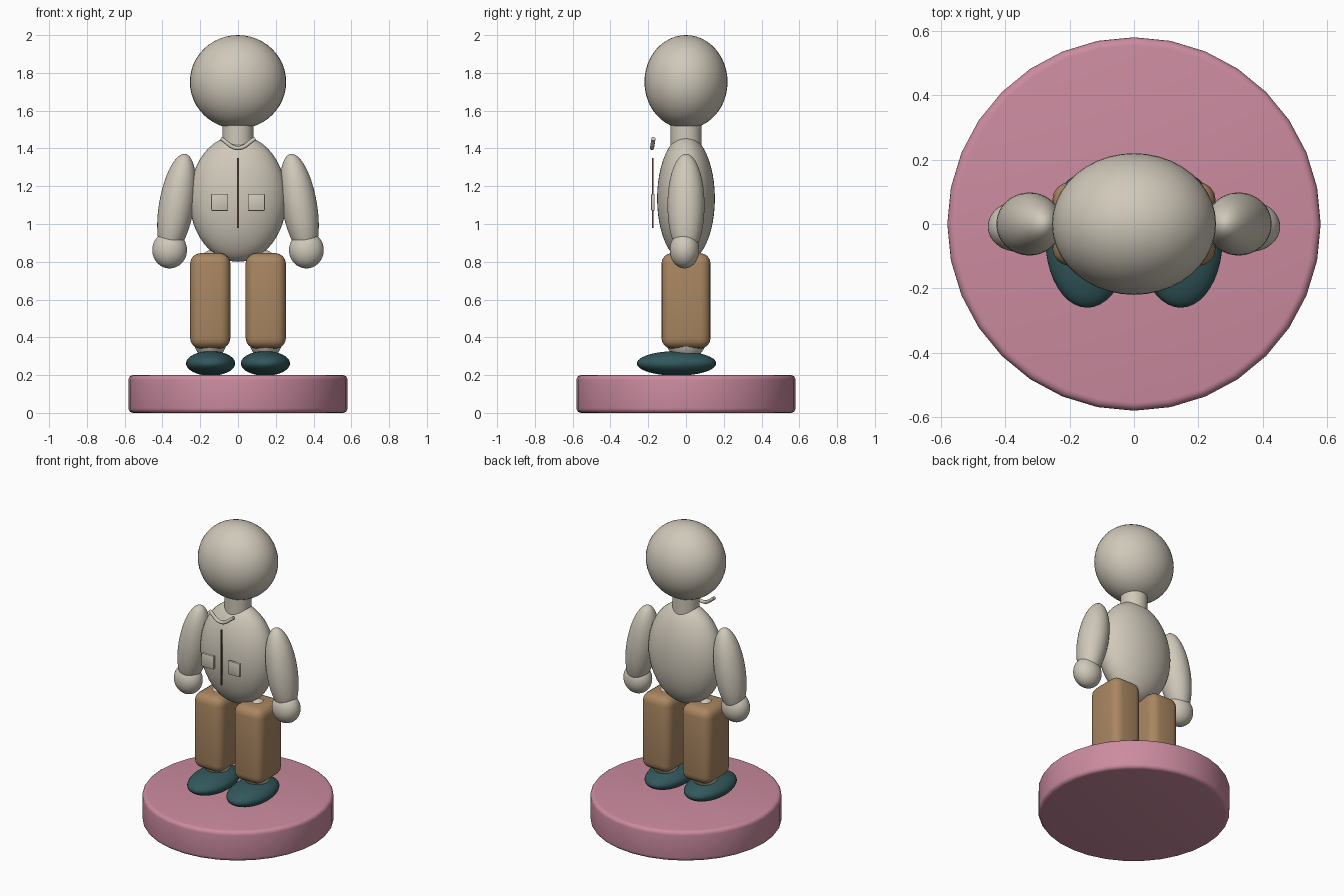
import bpy
import math

cube = bpy.data.objects.get("Cube")
if cube:
    bpy.data.objects.remove(cube, do_unlink=True)


def material(name, rgb):
    mat = bpy.data.materials.new(name)
    mat.use_nodes = True
    mat.diffuse_color = (*rgb, 1)
    mat.node_tree.nodes["Principled BSDF"].inputs["Base Color"].default_value = (*rgb, 1)
    return mat


CREAM = material("warm cream", (0.63, 0.58, 0.49))
BROWN = material("tan brown", (0.40, 0.24, 0.12))
TEAL = material("dark teal", (0.032, 0.098, 0.107))
PINK = material("dusty pink", (0.60, 0.26, 0.35))
ZIP = material("dark brown", (0.16, 0.08, 0.04))


def finish(name, mat, scale=None, bevel=0, segments=4):
    obj = bpy.context.object
    obj.name = name
    obj.data.materials.append(mat)
    if scale:
        obj.scale = scale
        bpy.ops.object.transform_apply(location=False, rotation=False, scale=True)
    if bevel:
        mod = obj.modifiers.new("rounded edges", "BEVEL")
        mod.width = bevel
        mod.segments = segments
        mod.limit_method = "ANGLE"
        bpy.ops.object.modifier_apply(modifier=mod.name)
    bpy.ops.object.shade_smooth_by_angle(angle=math.radians(35))
    return obj


def ellipsoid(name, mat, loc, radii, tilt=0):
    bpy.ops.mesh.primitive_uv_sphere_add(segments=40, ring_count=24, location=loc)
    obj = finish(name, mat, radii)
    obj.rotation_euler.y = tilt
    return obj


def box(name, mat, loc, size, bevel=0, segments=4):
    bpy.ops.mesh.primitive_cube_add(size=1, location=loc)
    return finish(name, mat, size, bevel, segments)


# Round base
bpy.ops.mesh.primitive_cylinder_add(vertices=32, radius=0.58, depth=0.2, location=(0, 0, 0.1))
finish("round_base", PINK, bevel=0.025)

# Head, neck and torso
ellipsoid("head", CREAM, (0, 0, 1.752), (0.255, 0.22, 0.248))
bpy.ops.mesh.primitive_cylinder_add(vertices=32, radius=0.082, depth=0.16, location=(0, 0, 1.47))
finish("neck", CREAM)
ellipsoid("torso", CREAM, (0, 0, 1.135), (0.257, 0.153, 0.335))

# Limbs and clothing on both sides
for side, s in (("left", 1), ("right", -1)):
    ellipsoid(side + "_arm", CREAM, (s * 0.325, 0, 1.10), (0.093, 0.098, 0.275), -s * 0.17)
    ellipsoid(side + "_hand", CREAM, (s * 0.362, -0.008, 0.862), (0.092, 0.078, 0.097))
    ellipsoid(side + "_leg", CREAM, (s * 0.147, 0, 0.65), (0.09, 0.1, 0.21))
    ellipsoid(side + "_ankle", CREAM, (s * 0.147, 0, 0.40), (0.09, 0.11, 0.12))
    box(side + "_trouser", BROWN, (s * 0.147, 0, 0.593), (0.213, 0.26, 0.505), 0.055)
    ellipsoid(side + "_shoe", TEAL, (s * 0.145, -0.05, 0.262), (0.13, 0.21, 0.065))
    box(side + "_pocket", CREAM, (s * 0.097, -0.175, 1.115), (0.09, 0.018, 0.09), 0.005, 2)

# Zip
box("zip", ZIP, (0, -0.175, 1.165), (0.01, 0.008, 0.37))

# Collar: a curved tube in front of the neck
curve = bpy.data.curves.new("collar", "CURVE")
curve.dimensions = "3D"
curve.bevel_depth = 0.011
curve.bevel_resolution = 3
curve.use_fill_caps = True
spline = curve.splines.new("BEZIER")
spline.bezier_points.add(2)
for point, co in zip(spline.bezier_points, ((-0.09, -0.172, 1.452), (0, -0.18, 1.402), (0.09, -0.172, 1.452))):
    point.co = co
    point.handle_left_type = point.handle_right_type = "AUTO"
curve.materials.append(CREAM)
collar = bpy.data.objects.new("collar", curve)
bpy.context.collection.objects.link(collar)
